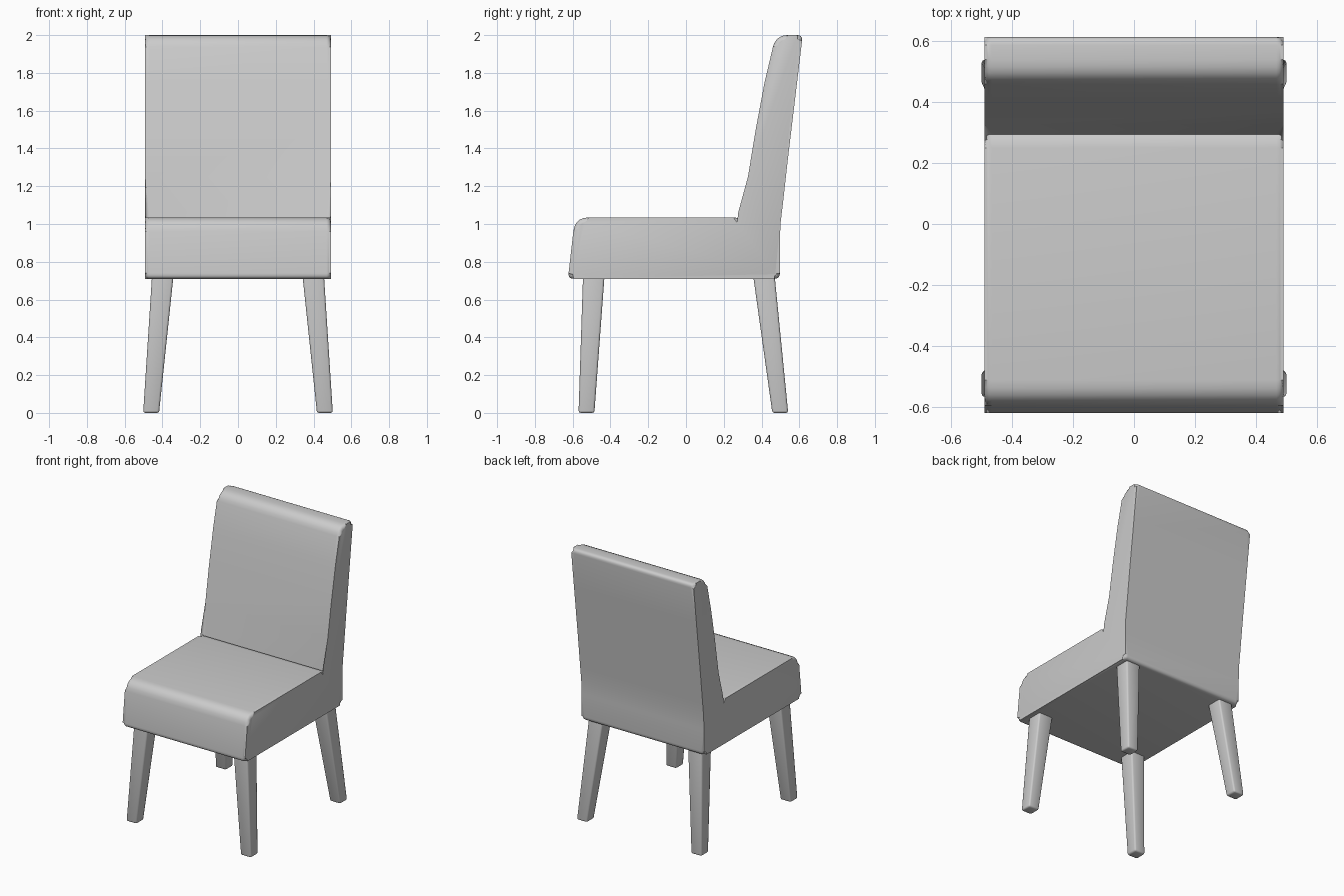
import bpy, bmesh, math
from mathutils import Vector

if "Cube" in bpy.data.objects:
    bpy.data.objects.remove(bpy.data.objects["Cube"])


def finish(bm, name, angle):
    bmesh.ops.recalc_face_normals(bm, faces=bm.faces)
    me = bpy.data.meshes.new(name)
    bm.to_mesh(me)
    bm.free()
    ob = bpy.data.objects.new(name, me)
    bpy.context.collection.objects.link(ob)
    bpy.ops.object.select_all(action='DESELECT')
    ob.select_set(True)
    bpy.context.view_layer.objects.active = ob
    bpy.ops.object.shade_smooth_by_angle(angle=math.radians(angle))
    return ob


def round_profile(points, steps=5):
    """Replace each (y, z, cut) corner with a curve starting 'cut' away from it."""
    out = []
    n = len(points)
    for i, (y, z, cut) in enumerate(points):
        p = Vector((y, z))
        if not cut:
            out.append(p)
            continue
        a = p + (Vector(points[i - 1][:2]) - p).normalized() * cut
        b = p + (Vector(points[(i + 1) % n][:2]) - p).normalized() * cut
        for k in range(steps + 1):
            t = k / steps
            out.append(a * (1 - t) ** 2 + p * 2 * t * (1 - t) + b * t * t)
    return out


# Upholstered seat and backrest: one side profile extruded across the width
profile = round_profile([
    (-0.625, 0.71, 0.03), (-0.588, 1.035, 0.075),
    (0.25, 1.035, 0), (0.28, 1.031, 0), (0.295, 1.02, 0),
    (0.328, 1.25, 0), (0.369, 1.5, 0), (0.416, 1.75, 0),
    (0.475, 2.0, 0.065), (0.618, 2.0, 0.03),
    (0.582, 1.7, 0), (0.54, 1.35, 0), (0.512, 1.1, 0),
    (0.50, 1.0, 0), (0.497, 0.9, 0), (0.497, 0.71, 0.03)])
HALF = 0.492
bm = bmesh.new()
left = [bm.verts.new((-HALF, p.x, p.y)) for p in profile]
right = [bm.verts.new((HALF, p.x, p.y)) for p in profile]
caps = [bm.faces.new(left), bm.faces.new(right[::-1])]
for i in range(len(profile)):
    j = (i + 1) % len(profile)
    bm.faces.new((left[i], right[i], right[j], left[j]))
rim = [e for f in caps for e in f.edges]
bmesh.ops.bevel(bm, geom=rim, offset=0.024, segments=4, profile=0.5,
                affect='EDGES', clamp_overlap=False)
finish(bm, "upholstered_seat_and_back", 40)


# Splayed, tapered legs with softened corners
def leg(name, side, y_foot, y_top):
    bm = bmesh.new()
    rings = []
    for z, cx, cy, h in ((0, 0.46, y_foot, 0.042), (0.73, 0.398, y_top, 0.057)):
        rings.append([bm.verts.new((side * (cx + h * sx), cy + h * sy, z))
                      for sx, sy in ((-1, -1), (1, -1), (1, 1), (-1, 1))])
    foot, top = rings
    bm.faces.new(foot)
    bm.faces.new(top)
    for i in range(4):
        j = (i + 1) % 4
        bm.faces.new((foot[i], foot[j], top[j], top[i]))
    edges = [e for e in bm.edges if min(v.co.z for v in e.verts) < 0.1]
    bmesh.ops.bevel(bm, geom=edges, offset=0.011, segments=2, profile=0.5,
                    affect='EDGES')
    finish(bm, name, 50)


for label, side in (("left", -1), ("right", 1)):
    leg("front_leg_" + label, side, -0.527, -0.488)
    leg("back_leg_" + label, side, 0.499, 0.412)
